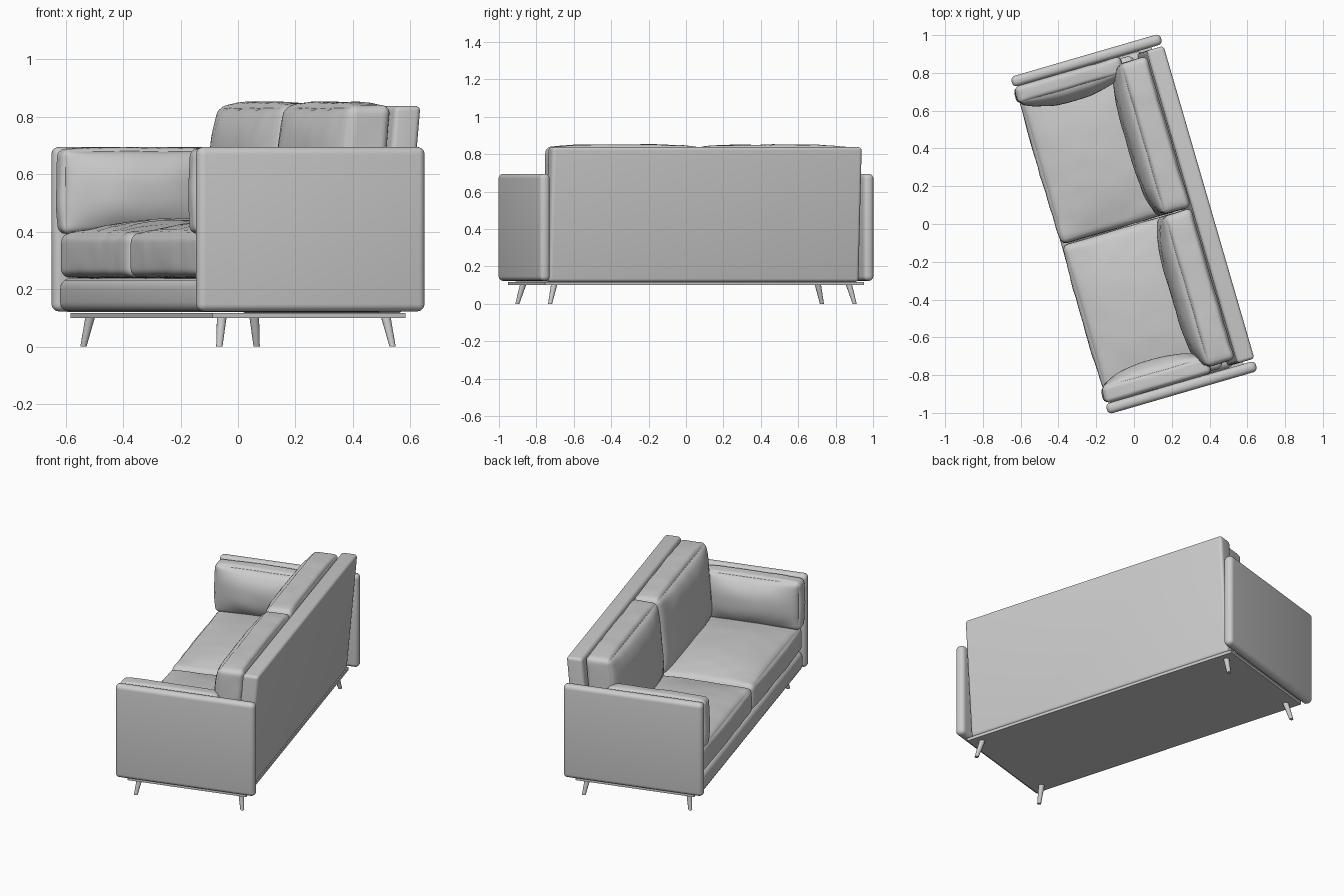
import bpy, bmesh, math
from mathutils import Vector, Matrix, noise

if "Cube" in bpy.data.objects:
    bpy.data.objects.remove(bpy.data.objects["Cube"])

# The sofa is modelled square (x = depth, y = length), then turned about z
TURN = Matrix.Rotation(math.radians(16.2), 4, 'Z')
LEAN = 0.088          # backward lean of the backrest per unit of height
BACK_TOP = 0.838


def finish(name, bm, angle=35, lean=False):
    if lean:
        for v in bm.verts:
            v.co.x += (v.co.z - BACK_TOP) * LEAN
    bmesh.ops.recalc_face_normals(bm, faces=bm.faces)
    bm.transform(TURN)
    mesh = bpy.data.meshes.new(name)
    bm.to_mesh(mesh)
    bm.free()
    obj = bpy.data.objects.new(name, mesh)
    bpy.context.collection.objects.link(obj)
    bpy.ops.object.select_all(action='DESELECT')
    obj.select_set(True)
    bpy.context.view_layer.objects.active = obj
    bpy.ops.object.shade_smooth_by_angle(angle=math.radians(angle))
    return obj


def slab(name, lo, hi, radius, segments=5, lean=False):
    bm = bmesh.new()
    bmesh.ops.create_cube(bm, size=2)
    c, h = (Vector(lo) + Vector(hi)) / 2, (Vector(hi) - Vector(lo)) / 2
    for v in bm.verts:
        v.co = Vector(c[i] + v.co[i] * h[i] for i in range(3))
    if radius:
        bmesh.ops.bevel(bm, geom=bm.edges[:], offset=radius, segments=segments,
                        profile=0.5, affect='EDGES')
    return finish(name, bm, lean=lean)


def cushion(name, lo, hi, radius, puffs, power=2.5, wrinkle=0.004, lean=False):
    """Rounded box; each puff is (axis, direction, amount) swelling one face."""
    lo, hi = Vector(lo), Vector(hi)
    c, h = (lo + hi) / 2, (hi - lo) / 2
    bm = bmesh.new()
    bmesh.ops.create_cube(bm, size=2)
    bmesh.ops.subdivide_edges(bm, edges=bm.edges[:], cuts=27, use_grid_fill=True)
    for v in bm.verts:
        # pack the grid towards the edges, then round them
        n = Vector(math.sin(t * math.pi / 2) for t in v.co)
        p = Vector(n[i] * h[i] for i in range(3))
        core = Vector(max(-h[i] + radius, min(h[i] - radius, p[i])) for i in range(3))
        d = p - core
        if d.length > 1e-6:
            d = d.normalized() * radius
        q = core + d
        for axis, direction, amount in puffs:
            a, b = [i for i in range(3) if i != axis]
            swell = (1 - abs(n[a]) ** power) * (1 - abs(n[b]) ** power)
            q[axis] += direction * amount * swell * (direction * n[axis] + 1) / 2
        # soft creases
        g = q + c
        q += d * (wrinkle / radius) * noise.noise(Vector((g.x * 9, g.y * 16, g.z * 9)))
        v.co = c + q
    return finish(name, bm, 60, lean)


def leg(name, foot, top):
    foot, top = Vector(foot), Vector(top)
    bm = bmesh.new()
    rings = []
    for centre, r in ((foot, 0.011), (top, 0.017)):
        rings.append([bm.verts.new(centre + Vector((r * math.cos(t), r * math.sin(t), 0)))
                      for t in (2 * math.pi * k / 16 for k in range(16))])
    for k in range(16):
        j = (k + 1) % 16
        bm.faces.new((rings[0][k], rings[0][j], rings[1][j], rings[1][k]))
    bm.faces.new(rings[0])
    bm.faces.new(rings[1])
    return finish(name, bm)


def span(s, a, b):
    """Mirror a length range to side s."""
    return (a, b) if s > 0 else (-b, -a)


# Frame
slab("bottom_board", (-0.35, -0.888, 0.10), (0.35, 0.888, 0.117), 0)
slab("seat_base", (-0.40, -0.872, 0.12), (0.30, 0.872, 0.238), 0.035)
slab("back_frame", (0.32, -0.862, 0.117), (0.415, 0.862, BACK_TOP), 0.018, lean=True)

for s, side in ((1, "left"), (-1, "right")):
    # Arm panel
    y0, y1 = span(s, 0.873, 0.93)
    slab(side + "_arm", (-0.412, y0, 0.123), (0.412, y1, 0.695), 0.025)

    # Seat cushion
    y0, y1 = span(s, 0.003, 0.86)
    cushion(side + "_seat_cushion", (-0.397, y0, 0.24), (0.24, y1, 0.395), 0.03,
            [(2, 1, 0.05), (0, -1, 0.01)])

    # Back cushion
    y0, y1 = span(s, 0.004, 0.835)
    cushion(side + "_back_cushion", (0.163, y0, 0.385), (0.315, y1, BACK_TOP), 0.028,
            [(0, -1, 0.055), (2, 1, 0.014)], power=4, lean=True)

    # Arm cushion
    y0, y1 = span(s, 0.778, 0.873)
    cushion(side + "_arm_cushion", (-0.405, y0, 0.392), (0.175, y1, 0.688), 0.025,
            [(1, -s, 0.065), (2, 1, 0.006), (0, -1, 0.01)])

    # Splayed legs
    for d, end in ((-1, "front"), (1, "back")):
        leg(f"{side}_{end}_leg", (d * 0.314, s * 0.848, 0), (d * 0.297, s * 0.82, 0.105))
